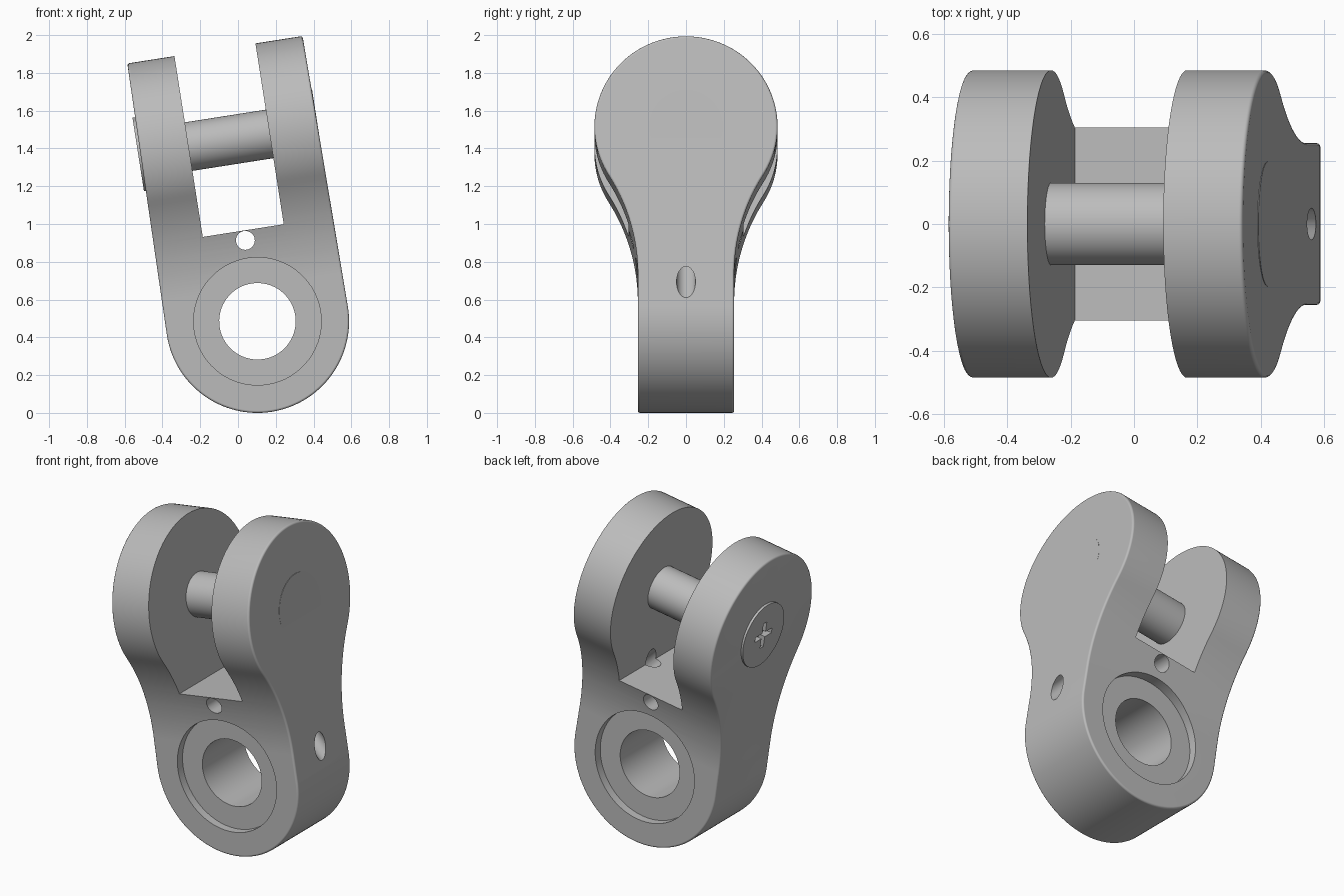
import bpy, bmesh
from math import sin, cos, pi, sqrt, atan2, radians
from mathutils import Matrix, Vector

if "Cube" in bpy.data.objects:
    bpy.data.objects.remove(bpy.data.objects["Cube"])

TILT = Matrix.Translation((0.103, 0, 0.485)) @ Matrix.Rotation(radians(-8.9), 4, 'Y')
R = 0.485          # radius of both rounded ends
HEAD = 0.97        # height of the pin axis above the bore axis
NECK = 0.255       # half thickness of the lower block
FILLET = 1.0       # concave radius between neck and head
TAPER = 0.0105     # inward lean of the outer faces

grey = bpy.data.materials.new("plain_grey")
grey.use_nodes = True
grey.diffuse_color = (0.5, 0.5, 0.5, 1)
grey.node_tree.nodes["Principled BSDF"].inputs["Base Color"].default_value = (0.5, 0.5, 0.5, 1)


def arc(cx, cy, r, start, end, n):
    return [(cx + r * cos(start + (end - start) * i / n),
             cy + r * sin(start + (end - start) * i / n)) for i in range(n + 1)]


def finish(name, bm):
    bmesh.ops.recalc_face_normals(bm, faces=bm.faces)
    mesh = bpy.data.meshes.new(name)
    bm.to_mesh(mesh)
    bm.free()
    mesh.materials.append(grey)
    obj = bpy.data.objects.new(name, mesh)
    bpy.context.collection.objects.link(obj)
    return obj


def prism(name, outline, axis, low, high):
    """Extrude an outline of (across, up) points along x or y."""
    place = (lambda p, d: (d, p[0], p[1])) if axis == 'x' else (lambda p, d: (p[0], d, p[1]))
    bm = bmesh.new()
    face = bm.faces.new([bm.verts.new(place(p, low)) for p in outline])
    new = bmesh.ops.extrude_face_region(bm, geom=[face])["geom"]
    moved = [v for v in new if isinstance(v, bmesh.types.BMVert)]
    bmesh.ops.translate(bm, verts=moved, vec=place((0, 0), high - low))
    return finish(name, bm)


def rod(name, start, end, radius, sides=64):
    a, b = Vector(start), Vector(end)
    bm = bmesh.new()
    turn = Vector((0, 0, 1)).rotation_difference(b - a).to_matrix().to_4x4()
    bmesh.ops.create_cone(bm, cap_ends=True, segments=sides, radius1=radius, radius2=radius,
                          depth=(b - a).length, matrix=Matrix.Translation((a + b) / 2) @ turn)
    return finish(name, bm)


def apply(obj, kind, **settings):
    mod = obj.modifiers.new(kind.lower(), kind)
    for key, value in settings.items():
        setattr(mod, key, value)
    bpy.ops.object.select_all(action='DESELECT')
    bpy.context.view_layer.objects.active = obj
    obj.select_set(True)
    bpy.ops.object.modifier_apply(modifier=mod.name)


def combine(obj, tool, operation='DIFFERENCE'):
    apply(obj, 'BOOLEAN', object=tool, operation=operation, solver='EXACT')
    bpy.data.objects.remove(tool)


def smooth(obj):
    bpy.ops.object.select_all(action='DESELECT')
    bpy.context.view_layer.objects.active = obj
    obj.select_set(True)
    bpy.ops.object.shade_smooth_by_angle(angle=radians(32))
    apply(obj, 'WEIGHTED_NORMAL', keep_sharp=True)
    obj.matrix_world = TILT


# Fork body: rounded front outline crossed with a keyhole-shaped side outline
top_half = R / cos(TAPER) - 1.7 * sin(TAPER)
front = arc(0, 0, R, pi - TAPER, 2 * pi + TAPER, 64) + [(top_half, 1.7), (-top_half, 1.7)]
drop = sqrt((R + FILLET) ** 2 - (NECK + FILLET) ** 2)
lean = atan2(drop, NECK + FILLET)
flare = arc(NECK + FILLET, HEAD - drop, FILLET, pi, pi - lean, 20)
side = [(NECK, -0.7)] + flare
side += arc(0, HEAD, R, -lean, pi + lean, 80)[1:-1]
side += [(-x, z) for x, z in reversed(flare)] + [(-NECK, -0.7)]

body = prism("fork_body", front, 'y', -0.7, 0.7)
combine(body, prism("side_shape", side, 'x', -0.7, 0.7), 'INTERSECT')
apply(body, 'WELD', merge_threshold=0.001)
apply(body, 'BEVEL', width=0.012, segments=3, limit_method='ANGLE', angle_limit=radians(50))

# Slot between the prongs
slot = [(-0.217, 0.486), (0.217, 0.486), (0.217, 1.8), (-0.217, 1.8)]
combine(body, prism("slot", slot, 'y', -0.8, 0.8))

# Main bore with a shallow recess on both sides
combine(body, rod("bore", (0, -1, 0), (0, 1, 0), 0.2025))
for s in (-1, 1):
    combine(body, rod("recess", (0, s * (NECK - 0.05), 0), (0, s, 0), 0.338))

# Small cross hole and the slanted channel from the slot corner to the outer face
combine(body, rod("cross_hole", (0.003, -1, 0.433), (0.003, 1, 0.433), 0.05, 32))
inner, outer = Vector((0.217, 0, 0.486)), Vector((0.483, 0, 0.135))
step = (outer - inner) * 0.4
combine(body, rod("channel", inner - step, outer + step, 0.05, 32))
smooth(body)

# Pin across the slot
pin = rod("pin_shaft", (-0.3, 0, HEAD), (0.3, 0, HEAD), 0.13)
smooth(pin)

# Flush end plate of the pin on one prong
plate = rod("pin_end", (0.3, 0, HEAD), (0.4755, 0, HEAD), 0.197)
smooth(plate)

# Screw head with a cross recess on the other prong
screw = rod("screw_head", (-0.487, 0, HEAD), (-0.3, 0, HEAD), 0.197)
a, b = 0.08, 0.016
quarter = [(a, -b), (a, b), (b, b)]
cross = []
for k in range(4):
    t = k * pi / 2
    cross += [(x * cos(t) - y * sin(t), HEAD + x * sin(t) + y * cos(t)) for x, y in quarter]
combine(screw, prism("cross_recess", cross, 'x', -0.6, -0.445))
# Matching pocket so that the recess stays open through the prong
smooth(screw)
pocket = rod("pocket", (-0.6, 0, HEAD), (-0.302, 0, HEAD), 0.1965)
pocket.matrix_world = TILT
combine(body, pocket)
